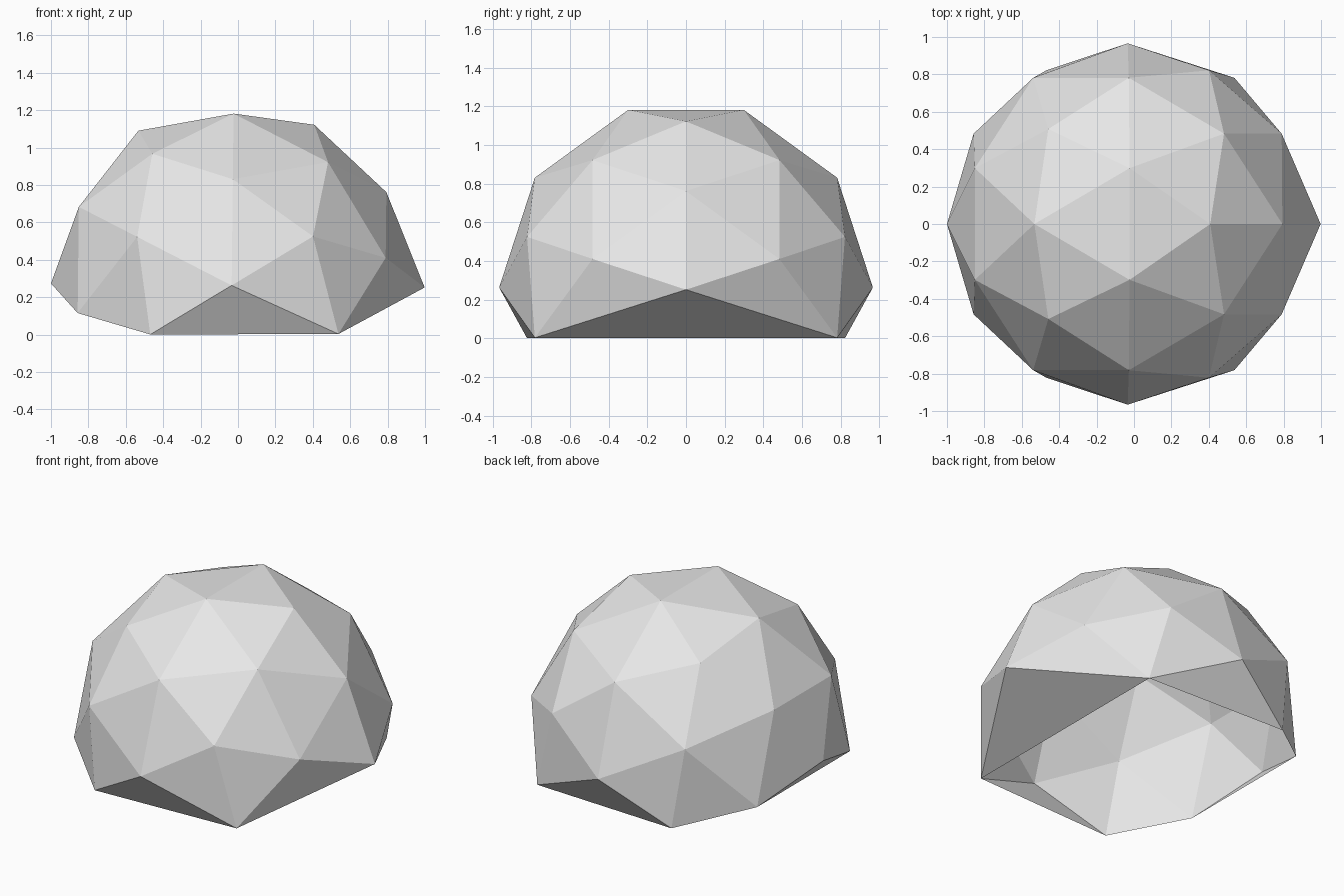
import bpy
import bmesh
import math
from itertools import combinations, product
from mathutils import Matrix, Vector

cube = bpy.data.objects.get("Cube")
if cube:
    bpy.data.objects.remove(cube, do_unlink=True)

RADIUS = 0.966
CENTRE = Vector((-0.034, 0, 0.263))
TILT = Matrix.Rotation(math.radians(-31.07), 3, "Y")
PHI = (1 + math.sqrt(5)) / 2

# Geodesic sphere: twelve corners plus the middle of each edge, pushed to the radius
corners = []
for a, b in product((-1, 1), (-PHI, PHI)):
    corners += [Vector((0, a, b)), Vector((a, b, 0)), Vector((b, 0, a))]
middles = [p + q for p, q in combinations(corners, 2) if (p - q).length < 2.1]

bm = bmesh.new()
for p in corners + middles:
    bm.verts.new(TILT @ p.normalized() * RADIUS + CENTRE)
bmesh.ops.convex_hull(bm, input=bm.verts)

# Open the underside
bmesh.ops.delete(bm, geom=[v for v in bm.verts if v.co.z < -0.05], context="VERTS")


def near(x, y, z):
    return min(bm.verts, key=lambda v: (v.co - Vector((x, y, z))).length)


# Rim corners
nose = near(0.93, 0, 0.26)
tail = near(-1, 0, 0.28)
feet, cheeks, sides, heels, hips = [
    [near(x, s * y, z) for s in (1, -1)]
    for x, y, z in ((0.47, 0.78, 0), (0.79, 0.48, 0.41), (-0.03, 0.97, 0.26),
                    (-0.47, 0.82, 0), (-0.85, 0.48, 0.11))]

# Stretch one end and close the notches along the rim
for v in [nose] + feet:
    v.co.x += 0.066
bm.faces.new((nose, feet[0], feet[1]))
bm.faces.new((tail, hips[0], hips[1]))
for i in range(2):
    bm.faces.new((nose, cheeks[i], feet[i]))
    bm.faces.new((sides[i], heels[i], feet[i]))
bmesh.ops.recalc_face_normals(bm, faces=bm.faces)
if sum(f.normal.dot(f.calc_center_median() - CENTRE) for f in bm.faces) < 0:
    bmesh.ops.reverse_faces(bm, faces=bm.faces)

mesh = bpy.data.meshes.new("dome_shell")
bm.to_mesh(mesh)
bm.free()

# Plain grey material
grey = bpy.data.materials.new("light_grey")
grey.use_nodes = True
colour = (0.8, 0.8, 0.8, 1)
grey.diffuse_color = colour
grey.node_tree.nodes["Principled BSDF"].inputs["Base Color"].default_value = colour
mesh.materials.append(grey)
bpy.context.collection.objects.link(bpy.data.objects.new("dome_shell", mesh))
